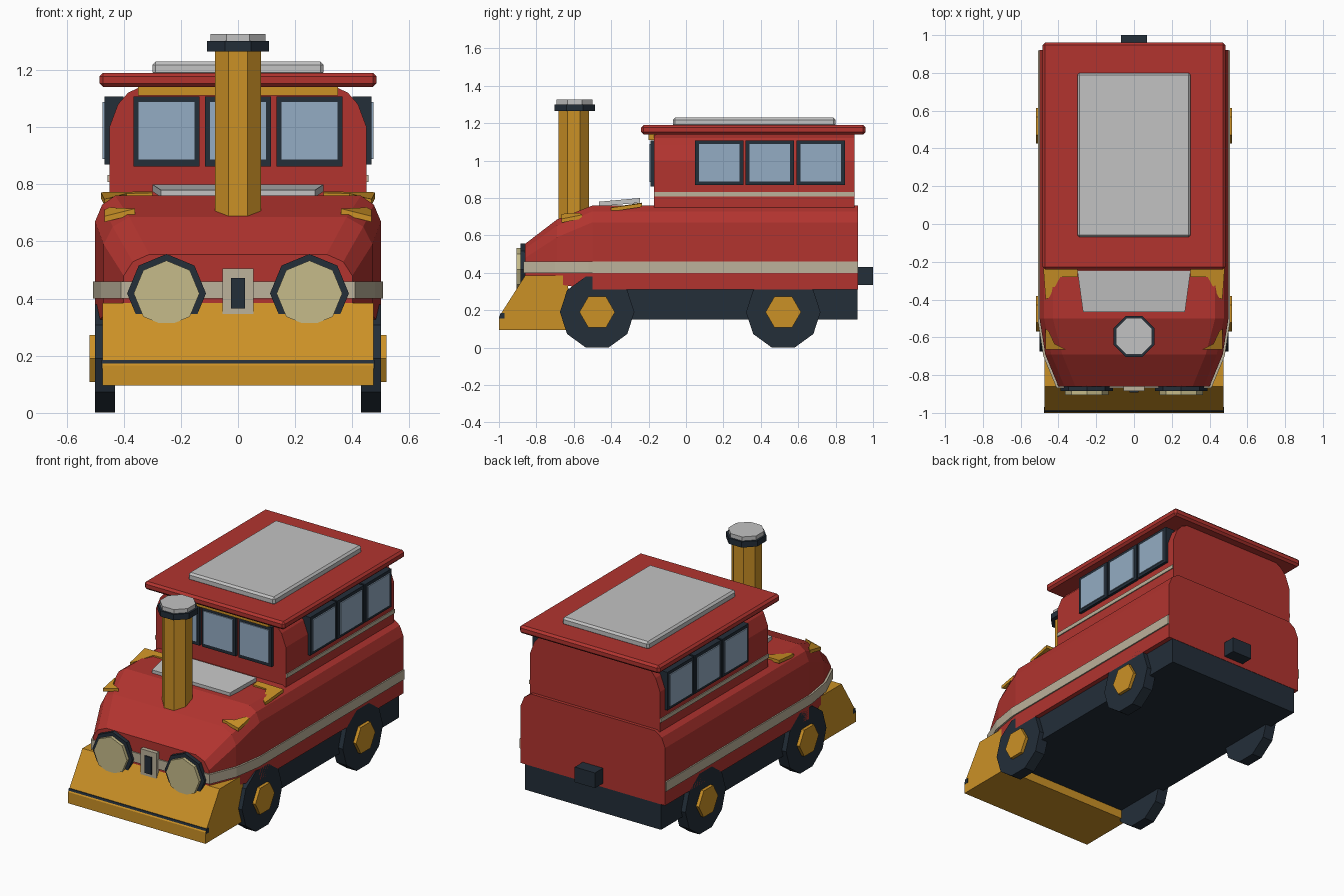
import bpy, bmesh, math
from mathutils import Vector

if "Cube" in bpy.data.objects:
    bpy.data.objects.remove(bpy.data.objects["Cube"])


def material(name, r, g, b):
    lin = [((c / 255 + 0.055) / 1.055) ** 2.4 for c in (r, g, b)]
    m = bpy.data.materials.new(name)
    m.diffuse_color = (*lin, 1)
    m.use_nodes = True
    m.node_tree.nodes["Principled BSDF"].inputs["Base Color"].default_value = m.diffuse_color
    return m


RED = material("red paint", 178, 52, 47)
YELLOW = material("golden yellow", 203, 145, 38)
DARK = material("dark blue grey", 35, 46, 57)
GREY = material("light grey", 194, 194, 194)
GLASS = material("window glass", 148, 172, 195)
CREAM = material("cream trim", 188, 178, 155)
LAMP = material("lamp cream", 198, 187, 138)


def loft(name, rings, mat, bevel=0):
    """Skin a list of equal-length closed rings and cap both ends."""
    bm = bmesh.new()
    vr = [[bm.verts.new(p) for p in ring] for ring in rings]
    n = len(vr[0])
    for a, b in zip(vr, vr[1:]):
        for i in range(n):
            j = (i + 1) % n
            bm.faces.new((a[i], a[j], b[j], b[i]))
    bm.faces.new(vr[0][::-1])
    bm.faces.new(vr[-1])
    bmesh.ops.recalc_face_normals(bm, faces=bm.faces)
    me = bpy.data.meshes.new(name)
    bm.to_mesh(me)
    bm.free()
    me.materials.append(mat)
    ob = bpy.data.objects.new(name, me)
    bpy.context.collection.objects.link(ob)
    if bevel:
        mod = ob.modifiers.new("bevel", "BEVEL")
        mod.width, mod.segments = bevel, 1
    return ob


def slab(name, pts, push, mat, bevel=0):
    """Flat outline pushed along a vector."""
    d = Vector(push)
    return loft(name, [pts, [Vector(p) + d for p in pts]], mat, bevel)


def box(name, x, y, z, mat, bevel=0):
    pts = [(x[0], y[0], z[0]), (x[1], y[0], z[0]), (x[1], y[1], z[0]), (x[0], y[1], z[0])]
    return slab(name, pts, (0, 0, z[1] - z[0]), mat, bevel)


def disc(name, c, r, axis, depth, sides, mat, turn=0.0, bevel=0):
    pts = []
    for i in range(sides):
        a = turn + 2 * math.pi * i / sides
        u, v = r * math.cos(a), r * math.sin(a)
        off = {"x": (0, u, v), "y": (u, 0, v), "z": (u, v, 0)}[axis]
        pts.append(Vector(c) + Vector(off))
    push = [depth if axis == k else 0 for k in "xyz"]
    return slab(name, pts, push, mat, bevel)


def mirrored(half):
    """Right half outline (bottom to top) closed with its mirror image."""
    return half + [(-x, y, z) for x, y, z in reversed(half)]


# body: cross-sections from nose to tail
def section(y, w, bottom, shoulder, top_w, top):
    mid = (w * 0.65 + top_w * 0.35, y, shoulder * 0.35 + top * 0.65)
    return mirrored([(w, y, bottom), (w, y, shoulder), mid, (top_w, y, top)])


loft("body", [section(-0.86, 0.40, 0.37, 0.48, 0.31, 0.555),
              section(-0.69, 0.47, 0.34, 0.59, 0.38, 0.685),
              section(-0.50, 0.50, 0.31, 0.67, 0.43, 0.76),
              section(0.92, 0.50, 0.31, 0.67, 0.43, 0.76)], RED)
box("chassis", (-0.47, 0.47), (-0.64, 0.918), (0.15, 0.315), DARK)
box("rear_coupler", (-0.07, 0.07), (0.90, 1.0), (0.335, 0.43), DARK)

# stripe round the body
stripe = [(0.508, 0.919, 0.40), (0.508, -0.52, 0.40), (0.48, -0.70, 0.40), (0.41, -0.868, 0.40)]
slab("body_stripe", mirrored(stripe), (0, 0, 0.06), CREAM)

# cabin with rounded upper corners
cab = [(0.45, -0.17, 0.75), (0.45, -0.17, 1.0), (0.42, -0.17, 1.08),
       (0.385, -0.17, 1.12), (0.34, -0.17, 1.142)]
slab("cabin", mirrored(cab), (0, 1.07, 0), RED)
box("cabin_stripe", (-0.456, 0.456), (-0.168, 0.899), (0.808, 0.832), CREAM)
box("cabin_front_trim", (-0.35, 0.35), (-0.20, -0.16), (1.11, 1.142), YELLOW)
box("roof", (-0.485, 0.485), (-0.24, 0.96), (1.14, 1.19), RED, 0.013)
box("roof_panel", (-0.30, 0.30), (-0.07, 0.80), (1.18, 1.23), GREY, 0.012)

# windows
for i, x in enumerate((-0.25, 0, 0.25)):
    box(f"front_window_frame_{i}", (x - 0.115, x + 0.115), (-0.19, -0.16), (0.862, 1.108), DARK)
    box(f"front_window_glass_{i}", (x - 0.1, x + 0.1), (-0.196, -0.16), (0.885, 1.09), GLASS)
for s in (-1, 1):
    for i, y in enumerate((0.178, 0.448, 0.72)):
        box(f"side_window_frame_{i}", sorted((s * 0.40, s * 0.467)), (y - 0.13, y + 0.13), (0.87, 1.108), DARK)
        box(f"side_window_glass_{i}", sorted((s * 0.40, s * 0.474)), (y - 0.108, y + 0.108), (0.888, 1.088), GLASS)

# hood panel
slab("hood_panel", [(-0.27, -0.465, 0.755), (0.27, -0.465, 0.755), (0.30, -0.245, 0.775), (-0.30, -0.245, 0.775)],
     (0, 0, 0.025), GREY)

# chimney
T = math.pi / 8
disc("chimney", (0, -0.60, 0.66), 0.088, "z", 0.62, 8, YELLOW, T)
disc("chimney_collar", (0, -0.595, 1.265), 0.117, "z", 0.036, 8, DARK, T)
disc("chimney_cap", (0, -0.595, 1.30), 0.104, "z", 0.026, 8, GREY, T)

# plow
blade = [(-0.475, -1.0, 0.095), (-0.475, -1.0, 0.165), (-0.475, -0.86, 0.385),
         (-0.475, -0.63, 0.385), (-0.475, -0.63, 0.095)]
slab("plow", blade, (0.95, 0, 0), YELLOW)
edge = [(-0.477, -1.0, 0.155), (-0.477, -0.992, 0.185), (-0.477, -0.97, 0.185), (-0.477, -0.97, 0.155)]
slab("plow_edge_strip", edge, (0.954, 0, 0), DARK)

# nose badge
box("badge_plate", (-0.055, 0.055), (-0.885, -0.84), (0.33, 0.505), CREAM)
box("badge_slot", (-0.024, 0.024), (-0.892, -0.84), (0.365, 0.472), DARK)

for s in (-1, 1):
    # headlights
    disc("headlight_ring", (s * 0.25, -0.885, 0.418), 0.138, "y", 0.045, 8, DARK)
    disc("headlight_lens", (s * 0.25, -0.905, 0.418), 0.115, "y", 0.04, 8, LAMP)
    # wheels
    for y in (-0.475, 0.52):
        disc("wheel", (s * 0.43, y, 0.19), 0.199, "x", s * 0.07, 10, DARK)
        disc("wheel_hub", (s * 0.475, y, 0.19), 0.095, "x", s * 0.045, 6, YELLOW)
    # hood corner brackets
    rear = [(0.30, -0.235, 0.755), (0.48, -0.235, 0.752), (0.468, -0.40, 0.728),
            (0.45, -0.39, 0.732), (0.39, -0.28, 0.748), (0.30, -0.28, 0.75)]
    front = [(0.36, -0.665, 0.695), (0.468, -0.665, 0.668), (0.468, -0.555, 0.69),
             (0.45, -0.57, 0.70), (0.42, -0.635, 0.697)]
    for label, pts in (("rear", rear), ("front", front)):
        slab(f"hood_bracket_{label}", [(s * x, y, z) for x, y, z in pts], (0, 0, 0.02), YELLOW)
